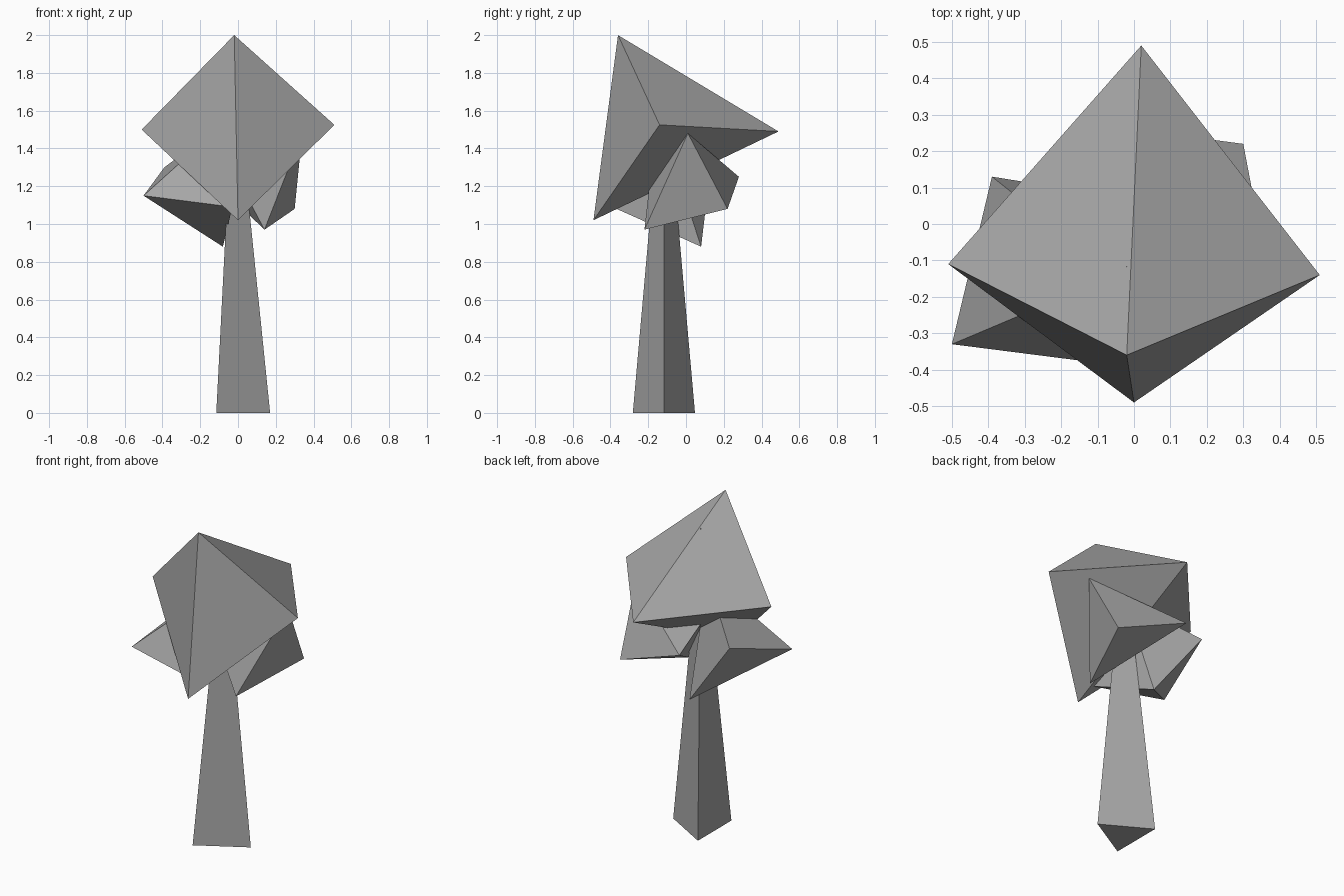
import bpy
import bmesh
from math import cos, sin, tau
from mathutils import Vector

cube = bpy.data.objects.get("Cube")
if cube:
    bpy.data.objects.remove(cube, do_unlink=True)

# One plain grey for the whole tree
grey = bpy.data.materials.new("plain_grey")
grey.use_nodes = True
colour = (0.38, 0.38, 0.38, 1.0)
grey.diffuse_color = colour
grey.node_tree.nodes["Principled BSDF"].inputs["Base Color"].default_value = colour


def spiked_ring(name, ring, tips):
    """Join a ring of points to each tip; a single tip gets a flat base."""
    bm = bmesh.new()
    loop = [bm.verts.new(p) for p in ring]
    for tip in tips:
        apex = bm.verts.new(tip)
        for i, v in enumerate(loop):
            bm.faces.new((v, loop[(i + 1) % len(loop)], apex))
    if len(tips) == 1:
        bm.faces.new(loop)
    bmesh.ops.recalc_face_normals(bm, faces=bm.faces)
    mesh = bpy.data.meshes.new(name)
    bm.to_mesh(mesh)
    bm.free()
    mesh.materials.append(grey)
    obj = bpy.data.objects.new(name, mesh)
    bpy.context.collection.objects.link(obj)
    return obj


def leaf_clump(name, ring, tip):
    """Three-sided double pyramid: the second tip mirrors the first."""
    centre = sum((Vector(p) for p in ring), Vector()) / len(ring)
    return spiked_ring(name, ring, [Vector(tip), 2 * centre - Vector(tip)])


# Trunk: tall three-sided spike
axis = Vector((-0.02, -0.117, 0))
radius = 0.19
base = [axis + radius * Vector((cos(k * tau / 3), sin(k * tau / 3), 0))
        for k in range(3)]
spiked_ring("trunk", base, [axis + Vector((0, 0, 1.86))])

# Large crown
spiked_ring("crown",
            [(-0.02, -0.36, 2.0), (0, -0.49, 1.02), (0.02, 0.49, 1.49)],
            [(-0.51, -0.11, 1.50), (0.51, -0.14, 1.525)])

# Smaller clumps tucked under the crown
leaf_clump("left_clump",
           [(0.14, -0.22, 0.97), (-0.15, 0.28, 1.25), (0.34, 0.01, 1.48)],
           (0.30, 0.22, 1.08))
leaf_clump("right_clump",
           [(-0.50, -0.33, 1.15), (-0.08, 0.08, 0.88), (-0.05, -0.14, 1.555)],
           (-0.39, 0.13, 1.30))
